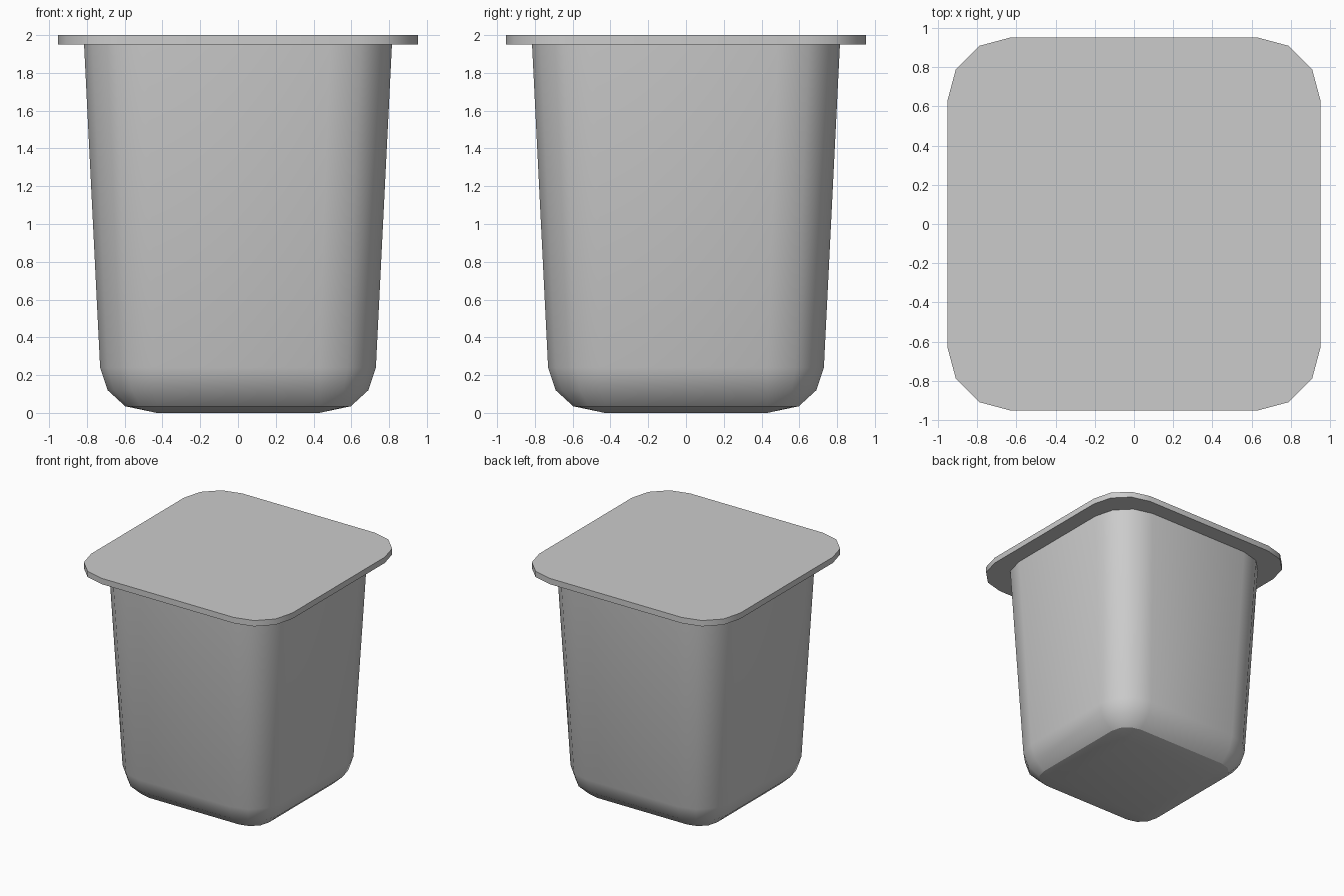
import bpy
import bmesh
import math

cube = bpy.data.objects.get("Cube")
if cube:
    bpy.data.objects.remove(cube, do_unlink=True)

grey = bpy.data.materials.new("light_grey")
grey.use_nodes = True
colour = (0.6, 0.6, 0.6, 1)
grey.diffuse_color = colour
grey.node_tree.nodes["Principled BSDF"].inputs["Base Color"].default_value = colour

CORNER_STEPS = 3


def rounded_square(half, radius):
    """Outline of a square with faceted round corners, counter-clockwise."""
    points = []
    for quarter in range(4):
        middle = math.radians(45 + 90 * quarter)
        cx = math.copysign(half - radius, math.cos(middle))
        cy = math.copysign(half - radius, math.sin(middle))
        for step in range(CORNER_STEPS + 1):
            a = math.radians(90 * (quarter + step / CORNER_STEPS))
            points.append((cx + radius * math.cos(a), cy + radius * math.sin(a)))
    return points


def loft(name, levels):
    """Skin rounded squares given as (height, half width, corner radius)."""
    bm = bmesh.new()
    rings = [[bm.verts.new((x, y, z)) for x, y in rounded_square(half, radius)]
             for z, half, radius in levels]
    for low, high in zip(rings, rings[1:]):
        n = len(low)
        for i in range(n):
            j = (i + 1) % n
            bm.faces.new((low[i], low[j], high[j], high[i]))
    bm.faces.new(rings[0][::-1])
    bm.faces.new(rings[-1])
    bmesh.ops.remove_doubles(bm, verts=bm.verts[:], dist=0.001)
    bmesh.ops.recalc_face_normals(bm, faces=bm.faces[:])
    mesh = bpy.data.meshes.new(name)
    bm.to_mesh(mesh)
    bm.free()
    mesh.materials.append(grey)
    obj = bpy.data.objects.new(name, mesh)
    bpy.context.collection.objects.link(obj)
    bpy.ops.object.select_all(action='DESELECT')
    obj.select_set(True)
    bpy.context.view_layer.objects.active = obj
    bpy.ops.object.shade_smooth_by_angle(angle=math.radians(30.5))
    return obj


# Tapered tub with a rounded base
loft("tub", [(0, 0.43, 0), (0.035, 0.597, 0.167), (0.12, 0.69, 0.26),
             (0.24, 0.73, 0.3), (1.95, 0.815, 0.33)])

# Flat overhanging lid
loft("lid", [(1.95, 0.953, 0.325), (2, 0.953, 0.325)])
